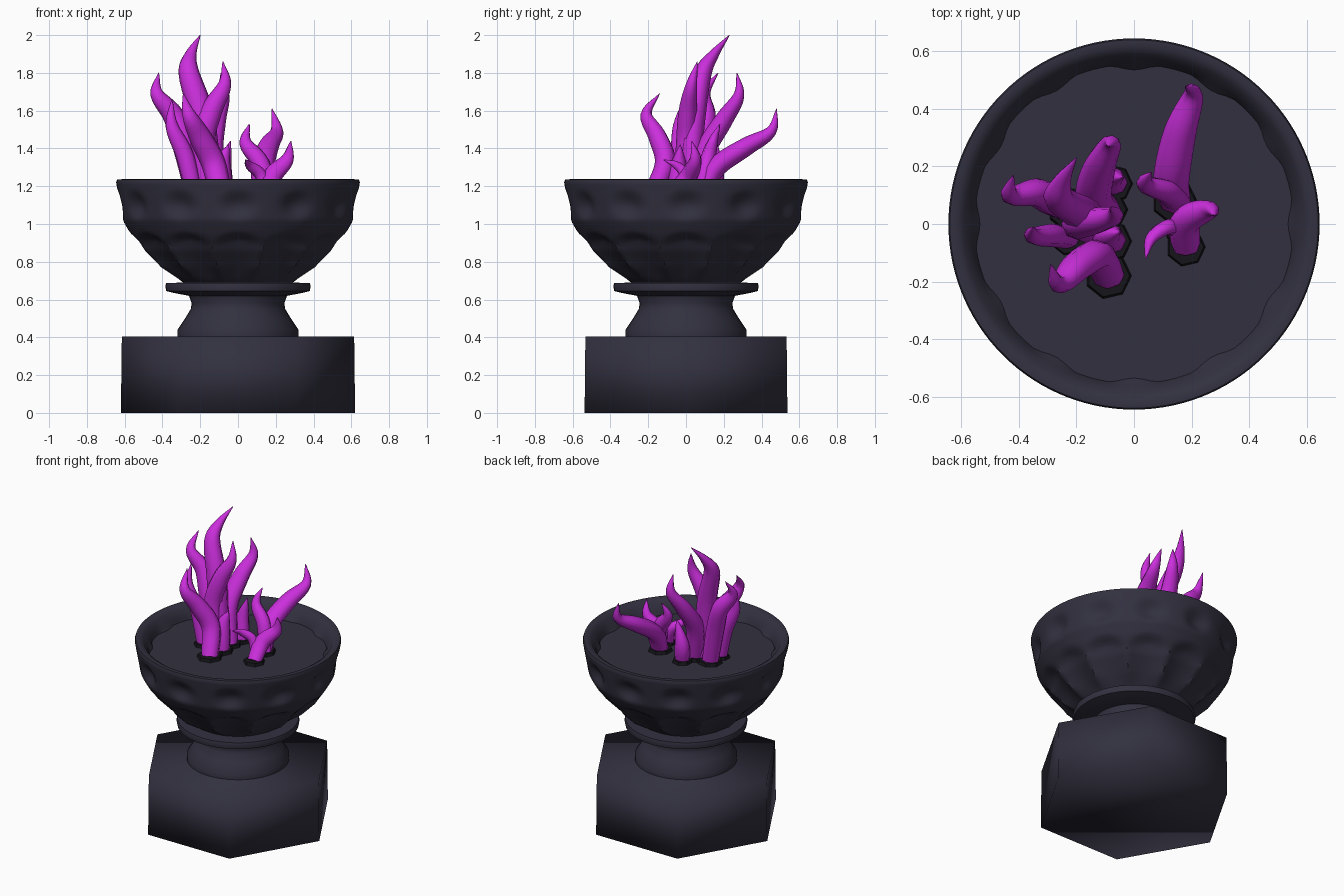
import bpy, bmesh, math
from mathutils import Vector

if "Cube" in bpy.data.objects:
    bpy.data.objects.remove(bpy.data.objects["Cube"])


def material(name, rgb):
    m = bpy.data.materials.new(name)
    m.use_nodes = True
    m.diffuse_color = (*rgb, 1)
    bsdf = m.node_tree.nodes["Principled BSDF"]
    bsdf.inputs["Base Color"].default_value = (*rgb, 1)
    bsdf.inputs["Roughness"].default_value = 0.8
    return m


STONE = material("dark stone", (0.032, 0.030, 0.050))
FLAME = material("purple flame", (0.60, 0.028, 0.72))
EMBER = material("black ember", (0.008, 0.008, 0.011))


def finish(name, bm, mat, angle=40):
    bmesh.ops.recalc_face_normals(bm, faces=bm.faces)
    mesh = bpy.data.meshes.new(name)
    bm.to_mesh(mesh)
    bm.free()
    mesh.materials.append(mat)
    ob = bpy.data.objects.new(name, mesh)
    bpy.context.collection.objects.link(ob)
    bpy.ops.object.select_all(action='DESELECT')
    bpy.context.view_layer.objects.active = ob
    ob.select_set(True)
    bpy.ops.object.shade_smooth_by_angle(angle=math.radians(angle))
    return ob


def loft(bm, rings):
    """Join rings of equal length with quads and cap both ends."""
    loops = [[bm.verts.new(p) for p in ring] for ring in rings]
    n = len(loops[0])
    for a, b in zip(loops, loops[1:]):
        for i in range(n):
            j = (i + 1) % n
            bm.faces.new((a[i], a[j], b[j], b[i]))
    bm.faces.new(loops[0][::-1])
    bm.faces.new(loops[-1])


def lathe(name, profile, sides, mat, carve=None, angle=40):
    """Turn a (radius, height) profile; carve(angle, height) dents it."""
    bm = bmesh.new()
    rings = []
    for r, z in profile:
        ring = []
        for i in range(sides):
            t = math.tau * i / sides
            q = r - (carve(t, z) if carve else 0)
            ring.append((q * math.cos(t), q * math.sin(t), z))
        rings.append(ring)
    loft(bm, rings)
    return finish(name, bm, mat, angle)


# Six-sided plinth, softly shaded
lathe("plinth", [(0.62, 0), (0.615, 0.405)], 6, STONE, angle=180)

# Turned foot and collar
lathe("foot", [(0.32, 0.40), (0.32, 0.44), (0.28, 0.50), (0.25, 0.55), (0.245, 0.58),
               (0.26, 0.62), (0.27, 0.65)], 40, STONE)
lathe("collar", [(0.26, 0.62), (0.34, 0.635), (0.38, 0.645), (0.385, 0.67),
                 (0.38, 0.688), (0.27, 0.69)], 40, STONE)

# Bowl outer wall, with twelve scooped flutes below and twelve dimples above
FLUTES = 12
wall = [(0.27, 0.68), (0.31, 0.70), (0.42, 0.77), (0.51, 0.86), (0.57, 0.95),
        (0.61, 1.02), (0.628, 1.12), (0.645, 1.22)]


def wall_radius(z):
    for (r0, z0), (r1, z1) in zip(wall, wall[1:]):
        if z <= z1:
            return r0 + (r1 - r0) * (z - z0) / (z1 - z0)
    return wall[-1][0]


def flutes(t, z):
    u = (t * FLUTES / math.tau + 0.5) % 1 * 2 - 1    # -1..1 across one flute
    d = math.hypot(u / 0.72, (z - 1.10) / 0.09)      # round dimple
    dent = 0.035 * (1 - d * d) ** 2 if d < 1 else 0
    top = 0.955 - 0.05 * u * u                       # arched top of the flute
    if 0.69 < z < top:
        fade = min(1, (top - z) / 0.035) * min(1, (z - 0.69) / 0.08)
        dent += 0.042 * (1 - u * u) * fade
    return dent


STEPS = 36
outer = [(wall_radius(z), z) for z in
         (0.68 + 0.54 * k / STEPS for k in range(STEPS + 1))]
lip = [(0.64, 1.235), (0.615, 1.237), (0.59, 1.22), (0.565, 1.18), (0.555, 1.145)]
lathe("bowl", outer + lip, 120, STONE, flutes, angle=50)


def flame(name, points, width):
    """Tapered, pointed tongue swept along a smooth path."""
    pts = [Vector(p) for p in points]
    pts = [2 * pts[0] - pts[1]] + pts + [2 * pts[-1] - pts[-2]]
    path, sub = [], 5
    for a, b, c, d in zip(pts, pts[1:], pts[2:], pts[3:]):
        for k in range(sub):
            t = k / sub
            path.append(0.5 * (2 * b + (c - a) * t + (2 * a - 5 * b + 4 * c - d) * t ** 2
                               + (3 * b - a - 3 * c + d) * t ** 3))
    path.append(pts[-2])
    side, last, rings = Vector((1, 0, 0)), Vector((0, 0, 1)), []
    for k, p in enumerate(path):
        ahead = path[min(k + 1, len(path) - 1)] - path[max(k - 1, 0)]
        ahead.normalize()
        side = last.rotation_difference(ahead) @ side
        last = ahead
        up = ahead.cross(side)
        s = k / (len(path) - 1)
        r = width * (1 - s ** 2.6) * (0.9 + 0.2 * math.sin(s * math.pi)) + 0.002
        rings.append([p + r * (side * math.cos(a) + 0.85 * up * math.sin(a))
                      for a in (math.tau * i / 8 for i in range(8))])
    bm = bmesh.new()
    loft(bm, rings)
    finish(name, bm, FLAME, 60)
    # Charred ring where the tongue meets the floor
    x, y, z = points[0]
    ember = lathe(name + "_ember", [(width * 1.35, 0), (width * 1.2, 0.025)], 7, EMBER)
    ember.location = (x, y, z - 0.01)


# Large fire on the right side of the bowl
flame("tall_flame", [(-.14, .02, 1.15), (-.17, .03, 1.4), (-.20, .05, 1.6),
                     (-.26, .09, 1.8), (-.25, .15, 1.9), (-.20, .23, 2.0)], .066)
flame("outer_flame", [(-.22, .05, 1.15), (-.28, .08, 1.4), (-.34, .11, 1.57),
                      (-.43, .10, 1.69), (-.42, .17, 1.80)], .060)
flame("inner_flame", [(-.16, -.02, 1.15), (-.19, 0, 1.42), (-.14, .01, 1.6),
                      (-.07, .03, 1.74), (-.08, .06, 1.86)], .060)
flame("rear_flame", [(-.10, .05, 1.15), (-.14, .10, 1.38), (-.12, .20, 1.55),
                     (-.08, .28, 1.68), (-.09, .27, 1.80)], .060)
flame("front_flame", [(-.09, -.18, 1.15), (-.13, -.11, 1.32), (-.20, -.15, 1.46),
                      (-.26, -.21, 1.58), (-.29, -.14, 1.69)], .062)
flame("side_flame", [(-.23, -.05, 1.15), (-.28, -.04, 1.36), (-.35, -.04, 1.52),
                     (-.35, -.01, 1.66)], .045)
flame("small_flame", [(-.07, .14, 1.15), (-.08, .16, 1.28), (-.04, .16, 1.44)], .050)
flame("low_flame", [(-.08, -.06, 1.15), (-.09, -.04, 1.3), (-.05, -.03, 1.42)], .055)

# Small fire on the left side
flame("sweeping_flame", [(.14, .08, 1.15), (.13, .16, 1.3), (.16, .32, 1.41),
                         (.205, .45, 1.49), (.18, .48, 1.61)], .060)
flame("curled_flame", [(.16, .07, 1.15), (.12, .11, 1.32), (.04, .14, 1.43),
                       (.06, .18, 1.53)], .045)
flame("left_flame", [(.18, -.08, 1.15), (.18, .01, 1.25), (.26, .05, 1.34),
                     (.28, .03, 1.44)], .052)
flame("thin_flame", [(.15, -.03, 1.15), (.12, -.01, 1.26), (.06, -.05, 1.31),
                     (.04, -.12, 1.34)], .030)
